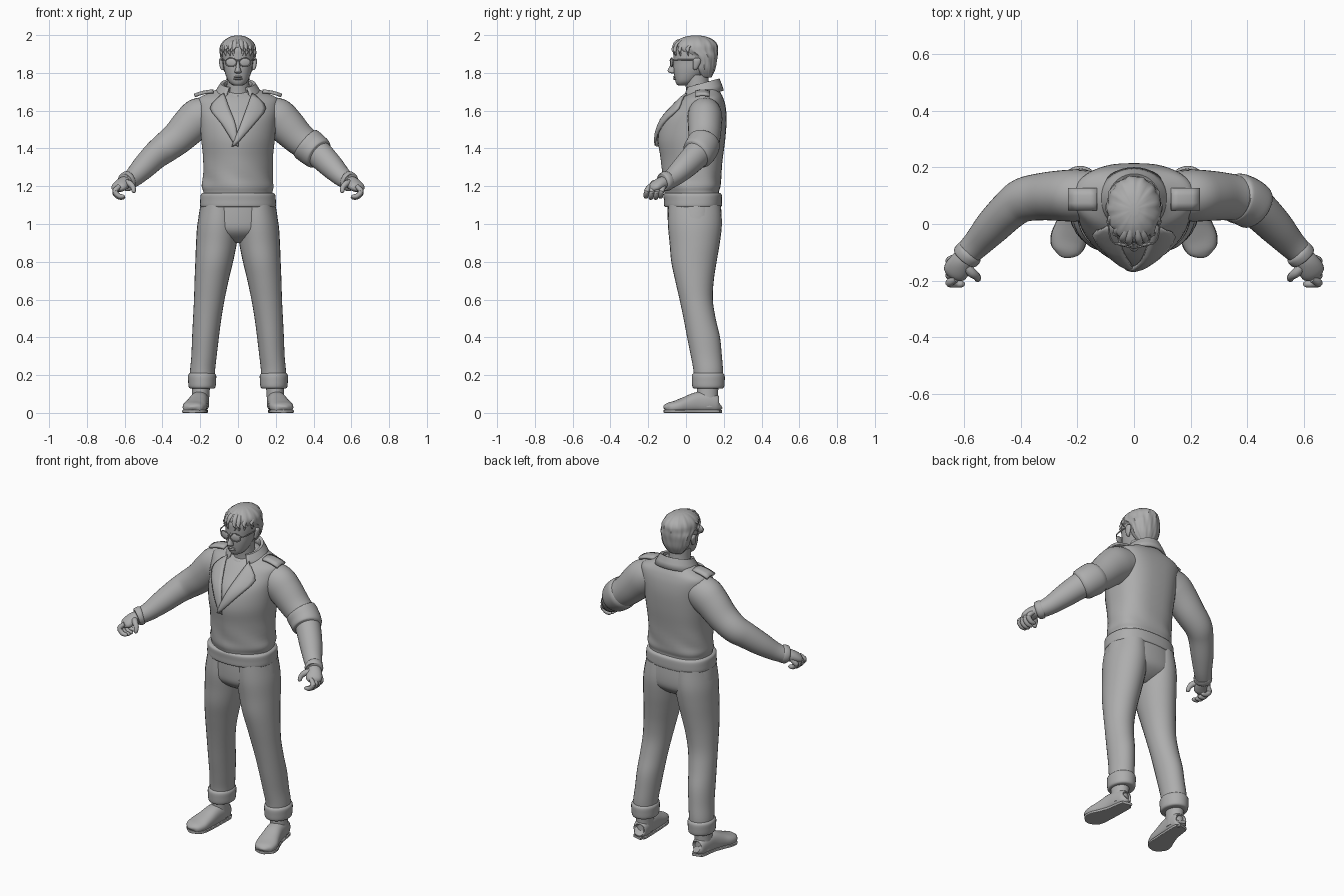
import bpy, bmesh, math
from mathutils import Vector
from mathutils.bvhtree import BVHTree

GREY = bpy.data.materials.new("plain grey")
GREY.diffuse_color = (0.42, 0.42, 0.42, 1)


def finish(name, bm, mirror=False, thick=0, angle=45):
    bmesh.ops.recalc_face_normals(bm, faces=bm.faces)
    me = bpy.data.meshes.new(name)
    bm.to_mesh(me)
    bm.free()
    me.materials.append(GREY)
    ob = bpy.data.objects.new(name, me)
    bpy.context.collection.objects.link(ob)
    bpy.ops.object.select_all(action='DESELECT')
    ob.select_set(True)
    bpy.context.view_layer.objects.active = ob
    bpy.ops.object.shade_smooth_by_angle(angle=math.radians(angle))
    if thick:
        s = ob.modifiers.new("thickness", 'SOLIDIFY')
        s.thickness, s.offset = thick, 0
    if mirror:
        ob.modifiers.new("mirror", 'MIRROR')
    return ob


def catmull(rows, steps):
    out = []
    for i in range(len(rows) - 1):
        a, b, c, d = (rows[max(0, min(len(rows) - 1, i + k))] for k in (-1, 0, 1, 2))
        for s in range(steps):
            t = s / steps
            out.append([0.5 * (2 * q + (r - p) * t + (2 * p - 5 * q + 4 * r - w) * t * t
                        + (3 * q - p - 3 * r + w) * t ** 3) for p, q, r, w in zip(a, b, c, d)])
    return out + [list(rows[-1])]


def loft(name, rows, flat=True, n=28, steps=4, front=2.0, back=2.0, mirror=False, ripple=None, floor=None):
    """Rows are x, y, z, half width, half depth; flat rings stay level, others follow the path."""
    rows = catmull(rows, steps)
    pts = [Vector(r[:3]) for r in rows]
    bm, rings = bmesh.new(), []
    for i, r in enumerate(rows):
        u, v = Vector((1, 0, 0)), Vector((0, 1, 0))
        if not flat:
            w = (pts[min(i + 1, len(pts) - 1)] - pts[max(i - 1, 0)]).normalized()
            u = w.cross(Vector((0, 0, 1)))
            u = u.normalized() if u.length > 0.05 else Vector((0, 1, 0))
            v = u.cross(w)
        ring = []
        for k in range(n):
            a = 2 * math.pi * k / n
            c, s = math.cos(a), math.sin(a)
            e = 2 / (front if s < 0 else back)
            m = 1 + (ripple(a, pts[i].z) if ripple else 0)
            p = pts[i] + u * (math.copysign(abs(c) ** e, c) * r[3] * m) \
                + v * (math.copysign(abs(s) ** e, s) * r[4] * m)
            if floor is not None:
                p.z = max(p.z, floor)
            ring.append(bm.verts.new(p))
        rings.append(ring)
    for A, B in zip(rings, rings[1:]):
        for k in range(n):
            bm.faces.new((A[k], A[(k + 1) % n], B[(k + 1) % n], B[k]))
    bm.faces.new(rings[0])
    bm.faces.new(rings[-1])
    return finish(name, bm, mirror)


def upright(rows):
    return [(0, y, z, rx, ry) for z, y, rx, ry in rows]


def sheet(name, grid, thick, mirror=False):
    bm = bmesh.new()
    vs = [[bm.verts.new(p) for p in row] for row in grid]
    for A, B in zip(vs, vs[1:]):
        for k in range(len(A) - 1):
            bm.faces.new((A[k], A[k + 1], B[k + 1], B[k]))
    return finish(name, bm, mirror, thick)


# jacket body, with soft folds fading in near the waist
def folds(a, z):
    return 0.02 * math.sin(5 * a + 30 * z) * max(0, 1 - abs(z - 1.24) / 0.09)


jacket = loft("jacket_body", upright([
    (1.14, .035, .185, .143), (1.17, .03, .183, .145), (1.2, .03, .19, .153), (1.25, .03, .185, .155),
    (1.35, .03, .185, .165), (1.45, .03, .195, .178), (1.55, .045, .203, .17), (1.62, .07, .213, .14),
    (1.665, .085, .208, .113), (1.695, .095, .15, .088), (1.73, .1, .075, .06)]),
    n=48, front=1.75, back=2.7, ripple=folds)
loft("waistband", upright([(1.09, .037, .19, .143), (1.095, .037, .2, .152), (1.125, .037, .2, .154),
                           (1.155, .035, .197, .154), (1.165, .033, .185, .145)]), n=48, front=2.2, back=2.6)
tree = BVHTree.FromObject(jacket, bpy.context.evaluated_depsgraph_get())


# lapels draped over the chest
def lapel(name, inner, outer, side, lift):
    grid = []
    for (a, b), (c, d) in zip(catmull(inner, 3), catmull(outer, 3)):
        row = []
        for k in range(6):
            t = k / 5
            x, z = side * (a + (c - a) * t), b + (d - b) * t
            hit = tree.ray_cast(Vector((x, -1, z)), Vector((0, 1, 0)))[0]
            row.append(Vector((x, (hit.y if hit else .02) - lift - .006 * math.sin(math.pi * t), z)))
        grid.append(row)
    sheet(name, grid, .012)


for nm, side, lift in (("lapel_left", 1, .011), ("lapel_right", -1, .006)):
    end = -.03 if side > 0 else .0
    lapel(nm, [(.075, 1.69), (.045, 1.61), (.012, 1.52), (end, 1.41)],
          [(.1, 1.67), (.145, 1.61), (.085, 1.53), (end + .015, 1.42)], side, lift)

# turned-up collar: horseshoe open at the throat
grid = []
for k in range(33):
    a = math.radians(-58 + 296 * k / 32)
    c, s = math.cos(a), math.sin(a)
    b = (1 + s) / 2
    grid.append([Vector((c * rx, .085 + s * ry, z)) for rx, ry, z in (
        (.072, .075, 1.67 + .05 * b), (.08, .083, 1.715 + .045 * b), (.09, .09, 1.715 + .05 * b),
        (.108, .1, 1.685 + .05 * b), (.128, .11, 1.645 + .06 * b))])
sheet("collar", grid, .012)

# shoulder straps
grid = [[Vector((.13 + .1 * i / 4, .05 + .075 * j / 3, 1.708 - .022 * (i / 4) ** 2 - .006 * abs(j - 1.5)))
         for j in range(4)] for i in range(5)]
sheet("shoulder_strap", grid, .014, True)

# sleeves
loft("sleeve", [(.13, .1, 1.59, .085, .085), (.2, .1, 1.565, .092, .105), (.25, .1, 1.525, .09, .1),
                (.32, .097, 1.455, .084, .088), (.39, .085, 1.4, .078, .08), (.44, .05, 1.36, .07, .073),
                (.5, -.01, 1.3, .063, .064), (.55, -.065, 1.25, .052, .052), (.59, -.105, 1.222, .045, .045)],
     flat=False, mirror=True)
loft("rolled_sleeve_edge", [(.352, .095, 1.432, .075, .08), (.36, .093, 1.425, .088, .092),
                            (.395, .08, 1.397, .088, .092), (.425, .06, 1.372, .084, .087),
                            (.435, .052, 1.364, .068, .072)], flat=False)
loft("wrist_cuff", [(.575, -.095, 1.232, .04, .042), (.58, -.1, 1.23, .05, .052), (.596, -.117, 1.221, .05, .05),
                    (.6, -.122, 1.219, .038, .04)], flat=False, mirror=True)

# hands: palm, four curled fingers and a thumb
loft("palm", [(.59, -.11, 1.222, .034, .034), (.607, -.13, 1.215, .04, .034), (.622, -.155, 1.203, .045, .03),
              (.635, -.175, 1.19, .042, .024), (.642, -.186, 1.18, .025, .012)], flat=False, n=20, mirror=True)
for i in range(4):
    y = -.128 - .026 * i
    d = .006 * abs(i - 1.5)
    loft(f"finger_{i + 1}", [(.628, y + .012, 1.2, .012, .012), (.65, y, 1.178, .0145, .0145),
                             (.648, y - .004, 1.155 + d, .014, .014), (.628, y - .006, 1.138 + d, .013, .013),
                             (.606, y - .006, 1.138 + d, .011, .011), (.6, y - .006, 1.141 + d, .005, .005)],
         flat=False, n=10, steps=3, mirror=True)
loft("thumb", [(.6, -.14, 1.22, .017, .017), (.575, -.17, 1.215, .017, .017), (.556, -.185, 1.195, .014, .014),
               (.552, -.195, 1.172, .011, .011), (.553, -.197, 1.165, .005, .005)],
     flat=False, n=10, steps=3, mirror=True)

# trousers
loft("trouser_seat", upright([(.9, .045, .03, .05), (.93, .045, .15, .1), (.97, .046, .208, .135),
                              (1.03, .046, .21, .143), (1.12, .043, .195, .14)]), n=40, back=2.3)
loft("trouser_leg", [(.1, .045, 1.1, .095, .138), (.105, .047, 1.0, .11, .143), (.114, .046, .9, .108, .133),
                     (.126, .042, .8, .1, .12), (.14, .045, .7, .09, .102), (.152, .054, .6, .081, .088),
                     (.163, .072, .5, .075, .085), (.172, .093, .4, .071, .087), (.18, .108, .3, .067, .082),
                     (.188, .118, .22, .066, .078), (.19, .118, .15, .064, .074)], mirror=True)
loft("trouser_cuff", [(.19, .118, .128, .055, .065), (.19, .118, .135, .07, .083), (.19, .118, .17, .074, .087),
                      (.19, .118, .2, .074, .086), (.19, .118, .213, .062, .074)], mirror=True)

# shoes
loft("shoe_ankle", [(.2, .112, .03, .047, .058), (.198, .113, .09, .046, .056), (.195, .115, .15, .048, .058)],
     mirror=True)
loft("shoe", [(.196, .172, .045, .022, .025), (.197, .165, .045, .038, .044), (.2, .12, .055, .047, .056),
              (.207, .06, .054, .05, .056), (.218, .0, .042, .057, .044), (.23, -.05, .032, .063, .034),
              (.237, -.09, .026, .053, .028), (.241, -.108, .023, .033, .02), (.242, -.114, .02, .012, .01)],
     flat=False, front=2.4, back=2.4, mirror=True, floor=.012)
loft("shoe_sole", [(.196, .172, .008, .02, .008), (.197, .165, .008, .038, .008), (.205, .07, .008, .046, .008),
                   (.218, .0, .008, .057, .008), (.23, -.05, .008, .065, .008), (.237, -.09, .008, .054, .008),
                   (.242, -.115, .008, .015, .008)], flat=False, front=8, back=8, mirror=True, floor=0)

# neck and shirt neckline
loft("neck", upright([(1.65, .07, .08, .07), (1.69, .068, .067, .066), (1.73, .06, .06, .062),
                      (1.79, .055, .06, .065)]))
loft("shirt_neckline", upright([(1.665, .065, .075, .075), (1.68, .066, .078, .078), (1.692, .068, .068, .068)]))

# head: the face is lofted, nose, lips and ears are added
loft("head", upright([(1.733, -.015, .018, .02), (1.738, -.01, .032, .038), (1.755, .0, .05, .056),
                      (1.785, .015, .064, .077), (1.82, .03, .074, .096), (1.855, .04, .079, .106),
                      (1.89, .045, .083, .112), (1.93, .05, .081, .115), (1.965, .05, .065, .09),
                      (1.985, .05, .04, .055)]), front=2.2)
loft("nose", upright([(1.797, -.068, .008, .008), (1.803, -.073, .018, .019), (1.813, -.075, .016, .023),
                      (1.83, -.07, .011, .02), (1.85, -.065, .009, .012), (1.87, -.062, .01, .008)]), n=14)
for nm, z in (("upper_lip", 1.779), ("lower_lip", 1.768)):
    loft(nm, [(-.026, -.046, z - .001, .003, .001), (-.012, -.058, z, .007, .005), (0, -.061, z, .008, .005),
              (.012, -.058, z, .007, .005), (.026, -.046, z - .001, .003, .001)], flat=False, n=10)
loft("ear", [(.08, .048, 1.815, .006, .006), (.085, .05, 1.825, .009, .013), (.089, .056, 1.85, .011, .02),
             (.091, .058, 1.87, .01, .02), (.088, .056, 1.88, .005, .01)], n=14, mirror=True)

# eyeglasses: domed lenses, rims, bridge and arms
bm = bmesh.new()
bmesh.ops.create_uvsphere(bm, u_segments=20, v_segments=10, radius=1)
for v in bm.verts:
    x, y, z = v.co
    v.co = (.037 + x * .029, -.074 + y * .006 + x * .007, 1.856 + z * .022 + x * .002)
finish("lens", bm, True)
ring = [(.037 + .03 * math.cos(a), -.076 + .007 * math.cos(a), 1.856 + .023 * math.sin(a), .003, .003)
        for a in (2 * math.pi * k / 20 for k in range(21))]
loft("lens_rim", ring, flat=False, n=6, steps=1, mirror=True)
for nm, path, m in (("bridge", [(-.01, -.083, 1.864), (0, -.085, 1.866), (.01, -.083, 1.864)], False),
                    ("temple_arm", [(.066, -.07, 1.865), (.083, -.05, 1.868), (.09, .0, 1.87), (.09, .05, 1.87)], True)):
    loft(nm, [p + (.003, .004) for p in path], flat=False, n=8, mirror=m)


# hair cap with combed grooves, plus loose locks at the brow
def comb(a, z):
    return .022 * math.sin(13 * a + 25 * z) + .012 * math.sin(23 * a - 30 * z)


loft("hair", upright([(1.775, .105, .045, .028), (1.785, .103, .056, .036), (1.82, .097, .078, .058),
                      (1.86, .095, .088, .067), (1.89, .085, .094, .082), (1.915, .06, .095, .108),
                      (1.945, .052, .091, .115), (1.97, .052, .074, .097), (1.99, .052, .045, .06),
                      (1.998, .052, .015, .02)]), n=72, ripple=comb)
for i in range(4):
    x = .018 + .021 * i
    y = -.062 + .014 * i * i * .6
    loft(f"hair_lock_{i + 1}", [(x * .5, .0, 1.985 - .004 * i, .006, .004), (x * .9, y + .012, 1.965 - .005 * i, .012, .008),
                                (x + .004, y - .004, 1.932, .012, .007), (x + .008, y - .003, 1.908, .008, .005),
                                (x + .003, y + .001, 1.888, .002, .002)], flat=False, n=10, mirror=True)
